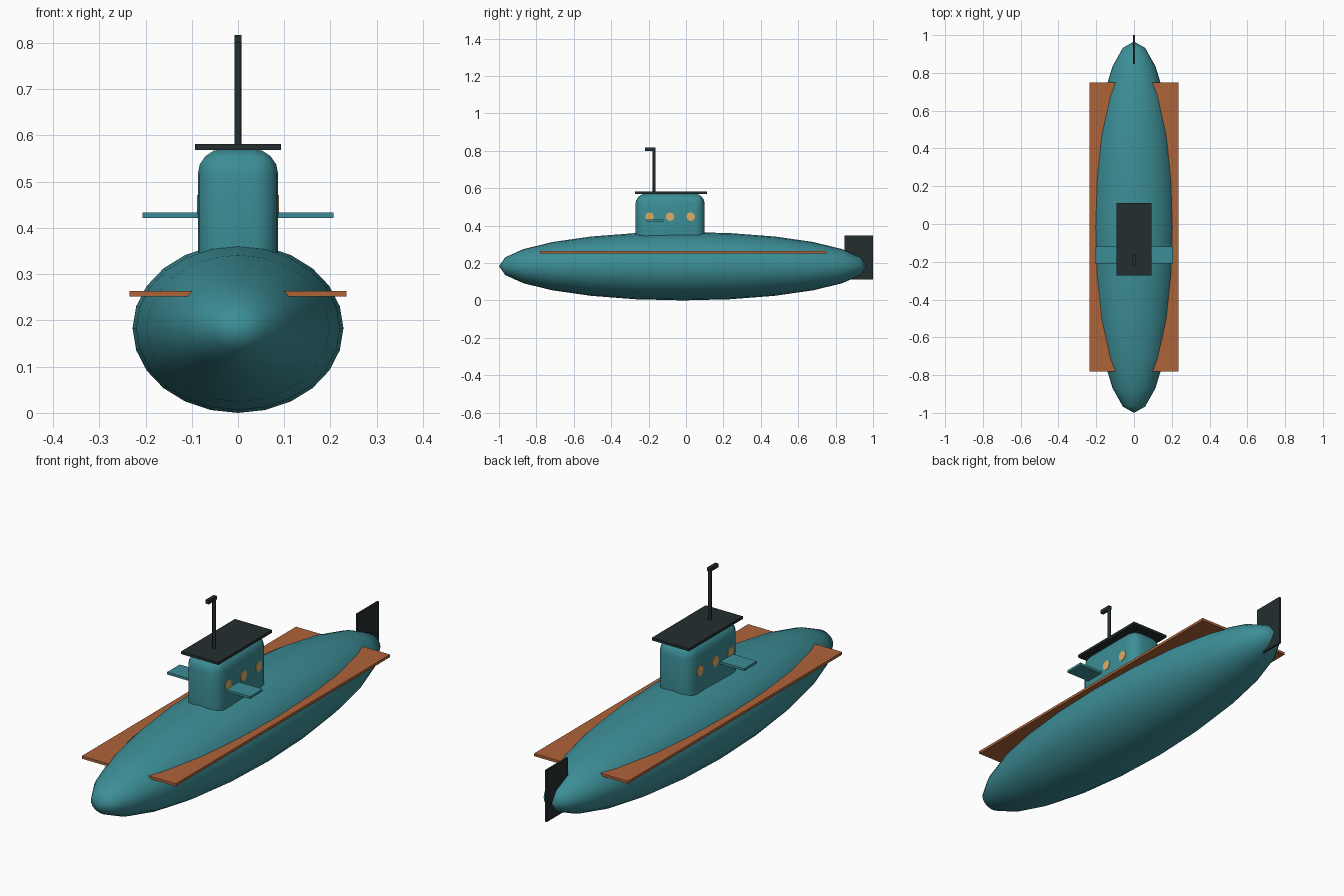
import bpy
import bmesh
from math import radians
from mathutils import Matrix, Vector

if "Cube" in bpy.data.objects:
    bpy.data.objects.remove(bpy.data.objects["Cube"])


def material(name, rgb):
    mat = bpy.data.materials.new(name)
    mat.use_nodes = True
    mat.diffuse_color = (*rgb, 1)
    mat.node_tree.nodes["Principled BSDF"].inputs["Base Color"].default_value = (*rgb, 1)
    return mat


TEAL = material("teal paint", (0.045, 0.27, 0.305))
WOOD = material("orange brown", (0.42, 0.125, 0.04))
DARK = material("dark metal", (0.018, 0.027, 0.028))
GLASS = material("amber glass", (0.72, 0.42, 0.13))


def finish(name, bm, mat, smooth=False):
    mesh = bpy.data.meshes.new(name)
    bm.to_mesh(mesh)
    bm.free()
    mesh.materials.append(mat)
    obj = bpy.data.objects.new(name, mesh)
    bpy.context.collection.objects.link(obj)
    if smooth:
        bpy.ops.object.select_all(action="DESELECT")
        obj.select_set(True)
        bpy.context.view_layer.objects.active = obj
        bpy.ops.object.shade_smooth_by_angle(angle=radians(40))
    return obj


def box(name, low, high, mat, bevel=0):
    low, high = Vector(low), Vector(high)
    bm = bmesh.new()
    place = Matrix.Translation((low + high) / 2) @ Matrix.Diagonal((*(high - low), 1))
    bmesh.ops.create_cube(bm, size=1, matrix=place)
    if bevel:
        bmesh.ops.bevel(bm, geom=bm.edges[:], offset=bevel, segments=4,
                        profile=0.5, affect="EDGES")
    return finish(name, bm, mat, smooth=bool(bevel))


def cylinder(name, centre, radius, depth, mat, turn=Matrix(), sides=12):
    bm = bmesh.new()
    bmesh.ops.create_cone(bm, cap_ends=True, segments=sides, radius1=radius,
                          radius2=radius, depth=depth,
                          matrix=Matrix.Translation(centre) @ turn)
    return finish(name, bm, mat, smooth=True)


# Hull: stretched sphere with its poles at bow and stern
bm = bmesh.new()
bmesh.ops.create_uvsphere(
    bm, u_segments=24, v_segments=12, radius=1,
    matrix=Matrix.Translation((0, -0.017, 0.183))
    @ Matrix.Diagonal((0.228, 0.983, 0.183, 1))
    @ Matrix.Rotation(radians(90), 4, "X"))
finish("hull", bm, TEAL, smooth=True)

# Side deck passing through the hull, and the rudder
box("side_deck", (-0.235, -0.78, 0.252), (0.235, 0.75, 0.264), WOOD)
box("rudder", (-0.004, 0.848, 0.113), (0.004, 1, 0.347), DARK)

# Tower with its roof and diving planes
box("tower", (-0.087, -0.27, 0.24), (0.087, 0.1, 0.571), TEAL, bevel=0.055)
box("tower_roof", (-0.093, -0.273, 0.569), (0.093, 0.111, 0.581), DARK)
box("diving_planes", (-0.207, -0.21, 0.422), (0.207, -0.12, 0.433), TEAL)

# Portholes on both sides of the tower
sideways = Matrix.Rotation(radians(90), 4, "Y")
for side, label in ((1, "left"), (-1, "right")):
    for i in range(3):
        cylinder(f"porthole_{label}_{i + 1}", (side * 0.086, -0.195 + 0.11 * i, 0.448),
                 0.023, 0.006, GLASS, sideways)

# Periscope
cylinder("periscope_tube", (0, -0.17, 0.685), 0.008, 0.25, DARK)
box("periscope_head", (-0.008, -0.22, 0.8), (0.008, -0.163, 0.817), DARK)
